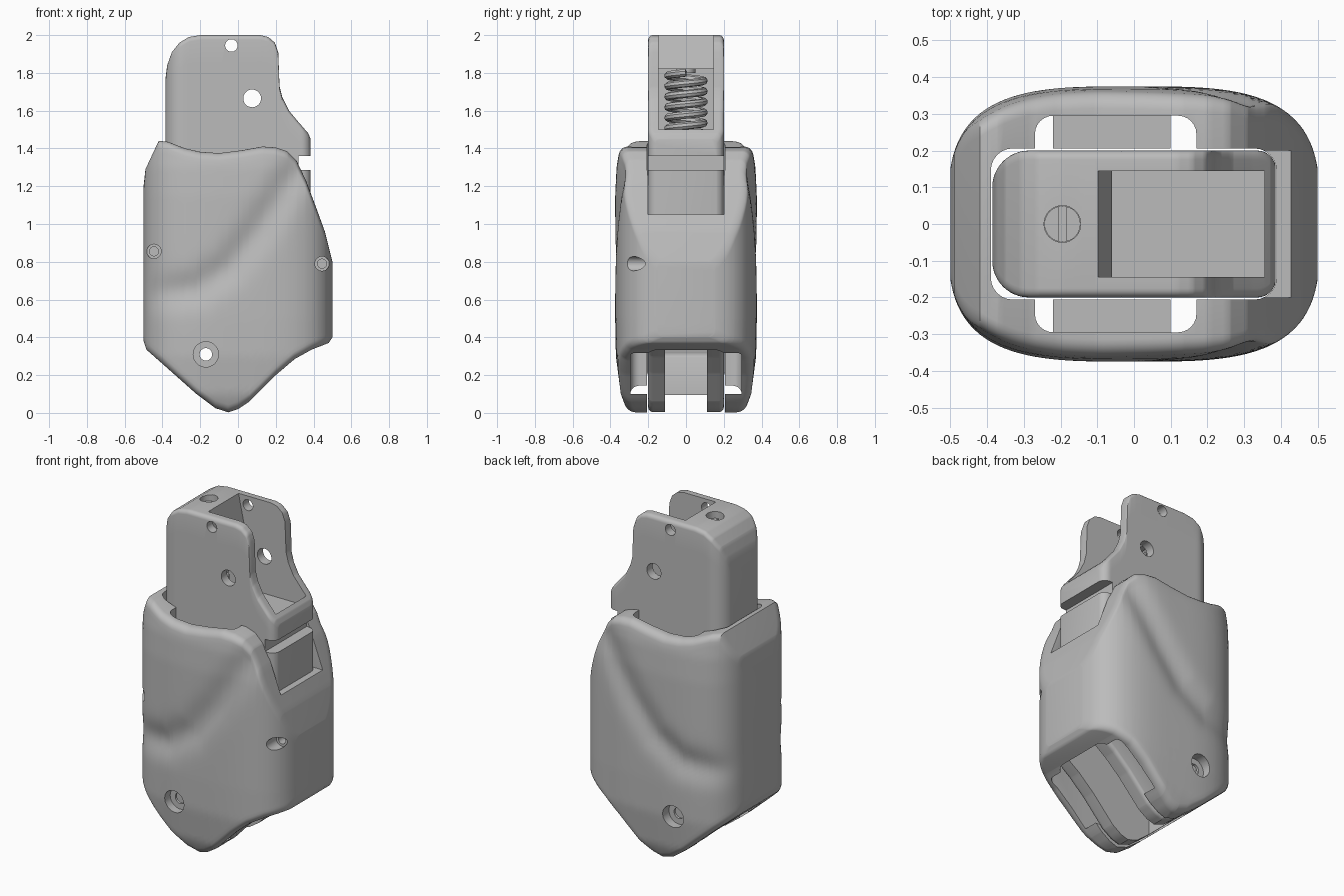
import bpy
import bmesh
from math import sin, cos, pi, exp, sqrt
from mathutils import Vector, Matrix

default_cube = bpy.data.objects.get("Cube")
if default_cube:
    bpy.data.objects.remove(default_cube, do_unlink=True)

grey = bpy.data.materials.new("plain grey")
grey.use_nodes = True
colour = (0.5, 0.5, 0.5, 1)
grey.diffuse_color = colour
grey.node_tree.nodes["Principled BSDF"].inputs["Base Color"].default_value = colour


def add_object(name, bm):
    bmesh.ops.recalc_face_normals(bm, faces=bm.faces)
    mesh = bpy.data.meshes.new(name)
    bm.to_mesh(mesh)
    bm.free()
    mesh.materials.append(grey)
    obj = bpy.data.objects.new(name, mesh)
    bpy.context.collection.objects.link(obj)
    return obj


def select(obj):
    bpy.ops.object.select_all(action="DESELECT")
    obj.select_set(True)
    bpy.context.view_layer.objects.active = obj


def smooth(obj):
    select(obj)
    bpy.ops.object.shade_smooth_by_angle(angle=0.6)


def line(points, t):
    """Piecewise linear lookup."""
    if t <= points[0][0]:
        return points[0][1]
    for (a, u), (b, v) in zip(points, points[1:]):
        if t <= b:
            return u + (v - u) * (t - a) / (b - a)
    return points[-1][1]


def loft(name, top, bottom, half_width, fillet, rows):
    """Solid lofted along x from filleted upright sections."""
    start, end = top[0][0], top[-1][0]
    count = 56
    stations = [(start + end) / 2 - (end - start) / 2 * cos(pi * i / count)
                for i in range(count + 1)]
    stations = sorted({round(x, 3) for x in stations}
                      | {p[0] for p in top} | {p[0] for p in bottom})
    bm = bmesh.new()
    rings = []
    for x in stations:
        low, high = line(bottom, x), line(top, x)
        side = []
        arc = [i * pi / 10 for i in range(6)]
        for a in arc:
            side.append((low + fillet * (1 - cos(a)), fillet * (1 - sin(a))))
        for i in range(1, rows):
            side.append((low + fillet + (high - low - 2 * fillet) * i / rows, 0))
        for a in reversed(arc):
            side.append((high - fillet * (1 - cos(a)), fillet * (1 - sin(a))))
        right = [bm.verts.new((x, inset - half_width(x, z), z)) for z, inset in side]
        left = [bm.verts.new((x, half_width(x, z) - inset, z)) for z, inset in reversed(side)]
        rings.append(right + left)
    for a, b in zip(rings, rings[1:]):
        for i in range(len(a)):
            j = (i + 1) % len(a)
            bm.faces.new((a[i], a[j], b[j], b[i]))
    bm.faces.new(rings[0])
    bm.faces.new(rings[-1])
    return add_object(name, bm)


def cut(target, cutter):
    cutter.hide_render = True
    select(target)
    mod = target.modifiers.new("cut", "BOOLEAN")
    mod.operation = "DIFFERENCE"
    mod.solver = "EXACT"
    mod.object = cutter
    bpy.ops.object.modifier_apply(modifier=mod.name)
    bpy.data.objects.remove(cutter, do_unlink=True)


def box(x, y, z, corner=0):
    """Box from three ranges, with optional rounded upright edges."""
    bm = bmesh.new()
    bmesh.ops.create_cube(bm, size=1)
    for v in bm.verts:
        v.co = Vector([(r[0] + r[1]) / 2 + c * (r[1] - r[0]) for r, c in zip((x, y, z), v.co)])
    if corner:
        upright = [e for e in bm.edges if abs(e.verts[0].co.z - e.verts[1].co.z) > 0.01]
        bmesh.ops.bevel(bm, geom=upright, offset=corner, segments=6, profile=0.5, affect="EDGES")
    return add_object("cutter", bm)


def channel(points, half):
    """Side outline extruded across y."""
    bm = bmesh.new()
    face = bm.faces.new([bm.verts.new((x, -half, z)) for x, z in points])
    moved = bmesh.ops.extrude_face_region(bm, geom=[face])["geom"]
    bmesh.ops.translate(bm, vec=(0, 2 * half, 0),
                        verts=[v for v in moved if isinstance(v, bmesh.types.BMVert)])
    return add_object("cutter", bm)


def drill(x, z, radius, y0, y1, name="cutter"):
    bm = bmesh.new()
    bmesh.ops.create_cone(bm, cap_ends=True, segments=32, radius1=radius, radius2=radius,
                          depth=y1 - y0,
                          matrix=Matrix.Translation((x, (y0 + y1) / 2, z)) @ Matrix.Rotation(pi / 2, 4, "X"))
    return add_object(name, bm)


def post(x, radius, z0, z1, name="cutter"):
    bm = bmesh.new()
    bmesh.ops.create_cone(bm, cap_ends=True, segments=32, radius1=radius, radius2=radius,
                          depth=z1 - z0, matrix=Matrix.Translation((x, 0, (z0 + z1) / 2)))
    return add_object(name, bm)


# Outer shell with a shallow diagonal valley on both sides
shell_top = [(-.5, 1.2), (-.49, 1.29), (-.42, 1.44), (-.37, 1.435), (-.28, 1.4), (-.2, 1.382),
             (-.1, 1.375), (.02, 1.39), (.13, 1.41), (.2, 1.405), (.26, 1.385), (.31, 1.335),
             (.36, 1.23), (.42, 1.07), (.46, .96), (.5, .8)]
shell_bottom = [(-.5, .38), (-.485, .335), (-.4, .26), (-.22, .1), (-.12, .025), (-.05, .003),
                (0, .02), (.06, .06), (.2, .2), (.3, .285), (.39, .335), (.48, .37), (.5, .4)]
valley = [Vector(p) for p in ((.3, 1.27), (.1, .96), (-.05, .77), (-.22, .66), (-.5, .62))]
taper = [(0, .82), (.1, .92), (.3, .99), (.5, 1), (1.15, 1), (1.3, .98), (1.44, .92)]


def shell_width(x, z):
    p = Vector((x, z))
    gap = 9
    for a, b in zip(valley, valley[1:]):
        t = max(0, min(1, (p - a).dot(b - a) / (b - a).length_squared))
        gap = min(gap, (p - a.lerp(b, t)).length)
    n = 3.4
    plan = .375 * (1 - abs(x / .507) ** n) ** (1 / n)
    fade = max(0, 1 - abs(x / .5) ** 6)
    return plan * line(taper, z) - .03 * fade * exp(-(gap / .085) ** 2)


shell = loft("outer_shell", shell_top, shell_bottom, shell_width, .04, 44)
cut(shell, box((-.39, .388), (-.206, .206), (-1, 3), .06))
cut(shell, box((.3, .43), (-.2, .2), (1.05, 3)))
for side in (-1, 1):
    span = sorted((side * .15, side * .295))
    cut(shell, box((-.27, .17), span, (.1, 3), .05))
    cut(shell, box((-.1, .36), span, (.1, .45), .03))
    cut(shell, drill(-.17, .31, .067, *sorted((side * .31, side * .6))))
cut(shell, drill(-.17, .31, .033, -1, 1))
for x, z in ((-.445, .855), (.445, .79)):
    cut(shell, drill(x, z, .038, -.6, -.215))
    cut(shell, drill(x, z, .024, -.6, 0))
smooth(shell)

# Inner body
body_top = [(-.385, 1.76), (-.375, 1.84), (-.35, 1.91), (-.31, 1.96), (-.26, 1.99), (-.2, 2),
            (.12, 2), (.16, 1.99), (.195, 1.96), (.213, 1.91), (.22, 1.73), (.235, 1.67),
            (.27, 1.6), (.32, 1.54), (.372, 1.48), (.385, 1.45)]
body_bottom = [(-.385, .26), (-.22, .11), (-.12, .03), (-.05, .005), (0, .02),
               (.06, .06), (.2, .21), (.3, .3), (.385, .36)]


def body_width(x, z):
    inset = 0
    for end, radius in ((-1, .1), (1, .05)):
        depth = radius - (.386 - end * x)
        if depth > 0:
            inset = radius - sqrt(max(0, radius ** 2 - depth ** 2))
    return .2 - inset


body = loft("inner_body", body_top, body_bottom, body_width, .025, 16)
cut(body, channel([(-.14, 2.2), (-.06, 1.82), (-.33, 1.82), (-.33, 1.44), (.355, 1.44),
                   (.355, 1.5), (.8, 1.5), (.8, 2.2)], .145))
cut(body, channel([(.32, 1.285), (.6, 1.285), (.6, 1.36), (.32, 1.36)], .5))
cut(body, channel([(-.2, -.3), (.6, -.3), (.6, .6), (-.2, .6)], .11))
for x, z, radius in ((-.035, 1.945, .033), (.075, 1.665, .047), (-.17, .31, .033)):
    cut(body, drill(x, z, radius, -1, 1))
cut(body, post(-.195, .05, 1.8, 2.2))
smooth(body)

# Slotted adjusting screw in the roof
screw = post(-.195, .049, 1.8, 1.96, "adjusting_screw")
cut(screw, box((-.206, -.184), (-.1, .1), (1.93, 2.2)))
smooth(screw)

# Coil spring behind the opening
turns, steps = 6, 24
curve = bpy.data.curves.new("coil_spring", "CURVE")
curve.dimensions = "3D"
curve.bevel_depth = .021
curve.bevel_resolution = 2
curve.use_fill_caps = True
path = curve.splines.new("POLY")
path.points.add(turns * steps)
for i, p in enumerate(path.points):
    a = 2 * pi * i / steps
    p.co = (-.195 + .094 * cos(a), .094 * sin(a), 1.465 + .335 * i / (turns * steps), 1)
curve.materials.append(grey)
spring = bpy.data.objects.new("coil_spring", curve)
bpy.context.collection.objects.link(spring)
select(spring)
bpy.ops.object.convert(target="MESH")
smooth(bpy.context.view_layer.objects.active)
